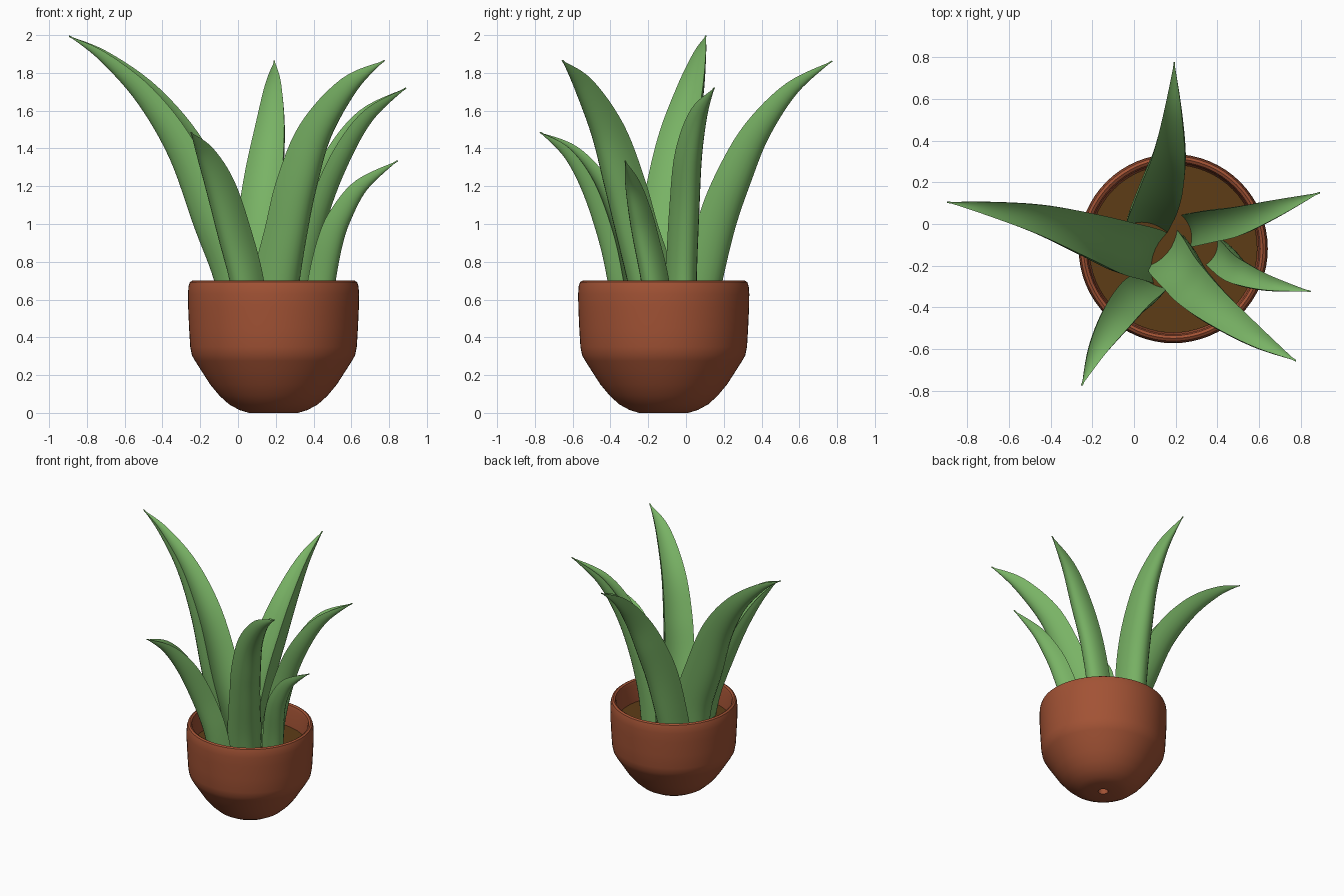
import bpy, bmesh, math
from mathutils import Vector

if "Cube" in bpy.data.objects:
    bpy.data.objects.remove(bpy.data.objects["Cube"])

CENTRE = Vector((0.188, -0.118, 0))


def material(name, rgb):
    m = bpy.data.materials.new(name)
    m.diffuse_color = (*rgb, 1)
    m.use_nodes = True
    m.node_tree.nodes["Principled BSDF"].inputs["Base Color"].default_value = m.diffuse_color
    return m


CLAY = material("clay", (0.36, 0.085, 0.035))
SOIL = material("soil", (0.11, 0.045, 0.008))
GREEN = material("leaf_green", (0.19, 0.45, 0.13))


def finish(name, bm, mat, angle):
    bmesh.ops.recalc_face_normals(bm, faces=bm.faces)
    me = bpy.data.meshes.new(name)
    bm.to_mesh(me)
    bm.free()
    ob = bpy.data.objects.new(name, me)
    bpy.context.collection.objects.link(ob)
    me.materials.append(mat)
    bpy.ops.object.select_all(action='DESELECT')
    ob.select_set(True)
    bpy.context.view_layer.objects.active = ob
    bpy.ops.object.shade_smooth_by_angle(angle=math.radians(angle))
    return ob


def bridge(bm, a, b):
    n = len(a)
    for i in range(n):
        bm.faces.new((a[i], a[(i + 1) % n], b[(i + 1) % n], b[i]))


def lathe(name, profile, mat, closed, steps=64):
    bm = bmesh.new()
    rings = []
    for r, z in profile:
        rings.append([bm.verts.new(CENTRE + Vector((r * math.cos(t), r * math.sin(t), z)))
                      for t in (2 * math.pi * i / steps for i in range(steps))])
    for a, b in zip(rings, rings[1:]):
        bridge(bm, a, b)
    if closed:
        bridge(bm, rings[-1], rings[0])
    else:
        bm.faces.new(rings[0])
        bm.faces.new(rings[-1])
    return finish(name, bm, mat, 40)


def catmull(p, i, t):
    a, b, c, d = (p[min(max(k, 0), len(p) - 1)] for k in (i - 1, i, i + 1, i + 2))
    return 0.5 * (2 * b + (c - a) * t + (2 * a - 5 * b + 4 * c - d) * t * t
                  + (3 * b - a - 3 * c + d) * t ** 3)


# Leaf cross-section: rounded back, shallow channel on the inner face
SECTION = [(math.cos(math.pi * i / 14), math.sin(math.pi * i / 14) ** 0.9 if 0 < i < 14 else 0.0)
           for i in range(15)]
SECTION += [(u, 0.17 * (1 - u * u)) for u in (-0.8, -0.55, -0.28, 0, 0.28, 0.55, 0.8)]


def leaf(name, points, depth, sub=6):
    """points: x, y, z, width along the middle of the leaf"""
    pts = [Vector(p) for p in points]
    path = [catmull(pts, i, k / sub) for i in range(len(pts) - 1) for k in range(sub)]
    path.append(pts[-1])
    out = (pts[-1].xy - pts[0].xy).normalized()
    side = Vector((-out.y, out.x, 0))
    bm = bmesh.new()
    rings = []
    for i, p in enumerate(path):
        tangent = (path[min(i + 1, len(path) - 1)].xyz - path[max(i - 1, 0)].xyz).normalized()
        back = side.cross(tangent).normalized()
        across = tangent.cross(back)
        w = max(p.w, 0.008)
        rings.append([bm.verts.new(p.xyz + across * (u * w / 2) + back * ((v - 0.5) * w * depth))
                      for u, v in SECTION])
    for a, b in zip(rings, rings[1:]):
        bridge(bm, a, b)
    bm.faces.new(rings[0])
    bm.faces.new(rings[-1])
    return finish(name, bm, GREEN, 55)


# Pot with drain hole, rounded rim and hollow inside
lathe("pot", [(0.035, 0.0), (0.13, 0.0), (0.18, 0.015), (0.235, 0.045), (0.285, 0.09),
              (0.335, 0.15), (0.38, 0.22), (0.415, 0.275), (0.432, 0.305), (0.441, 0.35),
              (0.447, 0.45), (0.452, 0.56), (0.453, 0.63), (0.45, 0.67), (0.443, 0.692),
              (0.43, 0.7), (0.417, 0.692), (0.41, 0.67), (0.405, 0.5), (0.39, 0.32),
              (0.3, 0.17), (0.2, 0.07), (0.035, 0.05)], CLAY, True)

# Soil
lathe("soil", [(0.36, 0.3), (0.403, 0.5), (0.403, 0.53)], SOIL, False)

# Leaves
leaf("left_leaf", [(0.03, -0.14, 0.45, 0.25), (-0.02, -0.12, 0.73, 0.255),
                   (-0.13, -0.09, 1.02, 0.25), (-0.28, -0.035, 1.385, 0.21),
                   (-0.48, 0.03, 1.675, 0.145), (-0.71, 0.077, 1.885, 0.067),
                   (-0.895, 0.105, 1.995, 0)], 0.88)
leaf("back_leaf", [(0.07, 0.05, 0.45, 0.2), (0.09, 0.1, 0.7, 0.21), (0.12, 0.17, 1.0, 0.215),
                   (0.15, 0.26, 1.245, 0.2), (0.178, 0.38, 1.49, 0.155),
                   (0.19, 0.56, 1.715, 0.085), (0.193, 0.775, 1.863, 0)], 0.88)
leaf("right_leaf", [(0.31, -0.015, 0.45, 0.16), (0.34, -0.01, 0.75, 0.16),
                    (0.42, 0.005, 1.08, 0.155), (0.535, 0.025, 1.355, 0.14),
                    (0.685, 0.075, 1.575, 0.09), (0.89, 0.15, 1.72, 0)], 0.88)
leaf("front_right_leaf", [(0.2, -0.17, 0.45, 0.23), (0.23, -0.215, 0.7, 0.235),
                          (0.28, -0.285, 0.96, 0.215), (0.335, -0.35, 1.21, 0.205),
                          (0.43, -0.435, 1.49, 0.17), (0.6, -0.555, 1.735, 0.1),
                          (0.775, -0.655, 1.865, 0)], 0.85)
leaf("front_left_leaf", [(0.06, -0.31, 0.45, 0.165), (0.025, -0.345, 0.7, 0.17),
                         (-0.035, -0.395, 0.93, 0.17), (-0.11, -0.49, 1.19, 0.15),
                         (-0.185, -0.615, 1.375, 0.09), (-0.25, -0.773, 1.485, 0)], 0.85)
leaf("small_right_leaf", [(0.42, -0.145, 0.45, 0.14), (0.455, -0.18, 0.7, 0.14),
                          (0.5, -0.225, 0.91, 0.13), (0.555, -0.255, 1.05, 0.115),
                          (0.66, -0.29, 1.205, 0.075), (0.845, -0.323, 1.335, 0)], 0.9)
